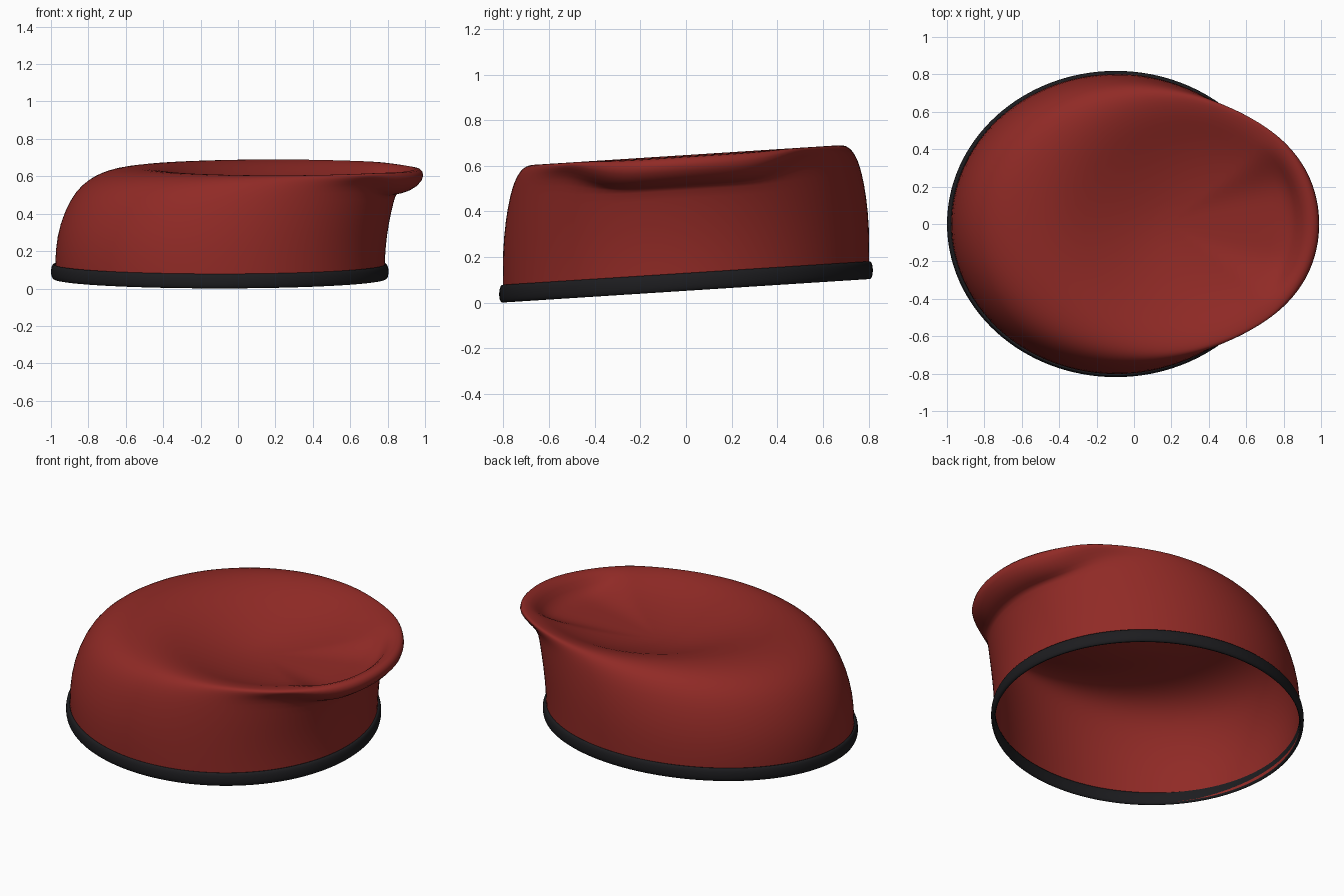
import bpy, bmesh, math

if "Cube" in bpy.data.objects:
    bpy.data.objects.remove(bpy.data.objects["Cube"])

N = 64
TILT = 0.064  # whole cap leans up toward the back


def material(name, color):
    m = bpy.data.materials.new(name)
    m.diffuse_color = color
    m.use_nodes = True
    m.node_tree.nodes["Principled BSDF"].inputs["Base Color"].default_value = m.diffuse_color
    return m


def smoothstep(v):
    v = max(0.0, min(1.0, v))
    return v * v * (3 - 2 * v)


def loft(name, rings, mat, closed=False, pole=None):
    """Rings are (x_left, x_right, half_depth, z, flap_dx, flap_dz)."""
    bm = bmesh.new()
    loops = []
    for xl, xr, b, z, fx, fz in rings:
        loop = []
        for i in range(N):
            t = 2 * math.pi * i / N
            c, s = math.cos(t), math.sin(t)
            wx = smoothstep((c - 0.30) / 0.70)
            wz = smoothstep((c - 0.69) / 0.27)
            x = (xl + xr) / 2 + (xr - xl) / 2 * c + fx * wx
            loop.append(bm.verts.new((x, b * s, z + fz * wz + TILT * b * s)))
        loops.append(loop)
    pairs = list(zip(loops, loops[1:]))
    if closed:
        pairs.append((loops[-1], loops[0]))
    for lo, hi in pairs:
        for i in range(N):
            j = (i + 1) % N
            bm.faces.new((lo[i], lo[j], hi[j], hi[i]))
    if pole:
        p = bm.verts.new(pole)
        for i in range(N):
            bm.faces.new((loops[-1][i], loops[-1][(i + 1) % N], p))
    bmesh.ops.recalc_face_normals(bm, faces=bm.faces)
    # the wall must face away from the axis
    bm.faces.ensure_lookup_table()
    f = bm.faces[0]
    if not closed and f.normal.dot(f.calc_center_median()) < 0:
        bmesh.ops.reverse_faces(bm, faces=bm.faces)
    me = bpy.data.meshes.new(name)
    bm.to_mesh(me)
    bm.free()
    for poly in me.polygons:
        poly.use_smooth = True
    me.materials.append(mat)
    ob = bpy.data.objects.new(name, me)
    bpy.context.collection.objects.link(ob)
    sub = ob.modifiers.new("smooth", 'SUBSURF')
    sub.levels = sub.render_levels = 1
    return ob


red = material("red_felt", (0.28, 0.023, 0.019, 1))
black = material("black_trim", (0.012, 0.012, 0.014, 1))

# Soft crown: wall, overhanging flap on +x, rolled rim and sunken top
loft("crown", [
    (-0.975, 0.785, 0.802, 0.062, 0, 0),
    (-0.980, 0.785, 0.804, 0.14, 0, 0),
    (-0.970, 0.79, 0.804, 0.28, 0.005, 0),
    (-0.930, 0.81, 0.792, 0.41, 0.01, 0),
    (-0.870, 0.83, 0.772, 0.52, 0.015, -0.01),
    (-0.800, 0.85, 0.752, 0.58, 0.01, -0.067),
    (-0.740, 0.87, 0.735, 0.612, 0.06, -0.087),
    (-0.670, 0.90, 0.715, 0.635, 0.092, -0.057),
    (-0.580, 0.92, 0.690, 0.647, 0.075, -0.02),
    (-0.500, 0.92, 0.655, 0.648, 0.035, 0.003),
    (-0.420, 0.88, 0.610, 0.640, 0.01, -0.025),
    (-0.330, 0.84, 0.550, 0.622, 0.015, -0.075),
    (-0.200, 0.76, 0.450, 0.580, 0, -0.05),
    (-0.060, 0.58, 0.310, 0.537, 0, -0.015),
    (0.070, 0.34, 0.140, 0.507, 0, 0),
], red, pole=(0.19, 0, 0.500))

# Head band: rounded strip around the opening
band = [(-0.004, 0.052), (0.010, 0.050), (0.020, 0.062), (0.023, 0.090),
        (0.020, 0.118), (0.010, 0.133), (-0.004, 0.130)]
loft("head_band", [(-0.979 - d, 0.784 + d, 0.798 + d, z, 0, 0) for d, z in band],
     black, closed=True)
